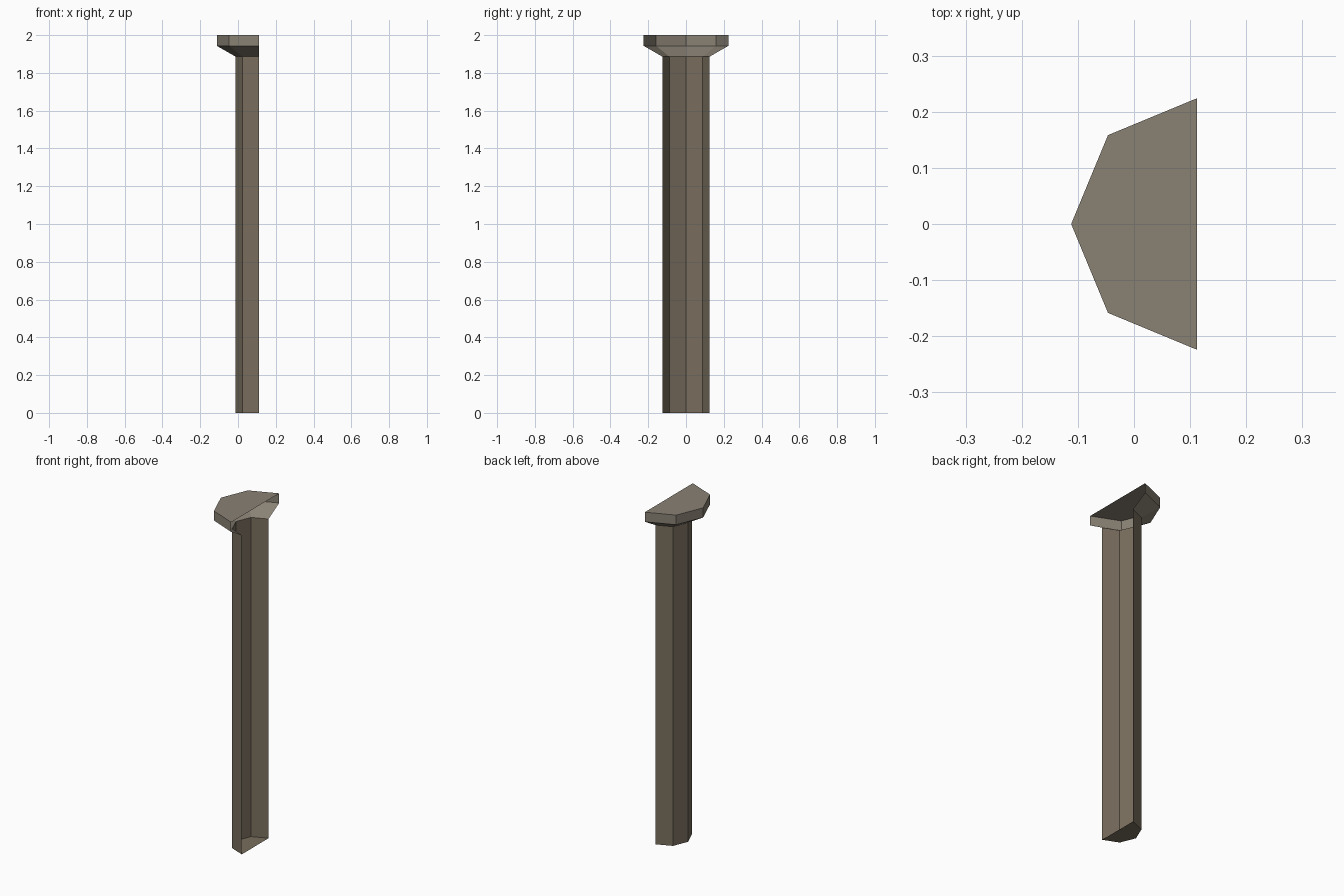
import bpy, bmesh, math

if "Cube" in bpy.data.objects:
    bpy.data.objects.remove(bpy.data.objects["Cube"])

CX = 0.112  # open flat side of the half octagon


def material(name, color):
    m = bpy.data.materials.new(name)
    m.diffuse_color = (*color, 1)
    m.use_nodes = True
    m.node_tree.nodes["Principled BSDF"].inputs["Base Color"].default_value = m.diffuse_color
    return m


def half_ring(bm, r, z):
    # five corners of half an octagon, bulging toward -x
    return [bm.verts.new((CX + r * math.cos(a), r * math.sin(a), z))
            for a in (math.pi / 2 + i * math.pi / 4 for i in range(5))]


def half_shell(name, rings, mat, cap_bottom=False, cap_top=False):
    # thin shell through stacked half rings, left open at +x
    bm = bmesh.new()
    loops = [half_ring(bm, r, z) for r, z in rings]
    for lo, hi in zip(loops, loops[1:]):
        for i in range(4):
            bm.faces.new((lo[i], lo[i + 1], hi[i + 1], hi[i]))
    if cap_bottom:
        bm.faces.new(loops[0][::-1])
    if cap_top:
        bm.faces.new(loops[-1])
    me = bpy.data.meshes.new(name)
    bm.to_mesh(me)
    bm.free()
    me.materials.append(mat)
    ob = bpy.data.objects.new(name, me)
    bpy.context.collection.objects.link(ob)


# column shaft with closed foot
half_shell("column_shaft", [(0.125, 0), (0.125, 1.886)],
           material("shaft_stone", (0.19, 0.155, 0.11)), cap_bottom=True)

# flared capital with flat top slab
half_shell("column_capital", [(0.125, 1.886), (0.224, 1.943), (0.224, 2.0)],
           material("capital_stone", (0.25, 0.22, 0.175)), cap_top=True)
